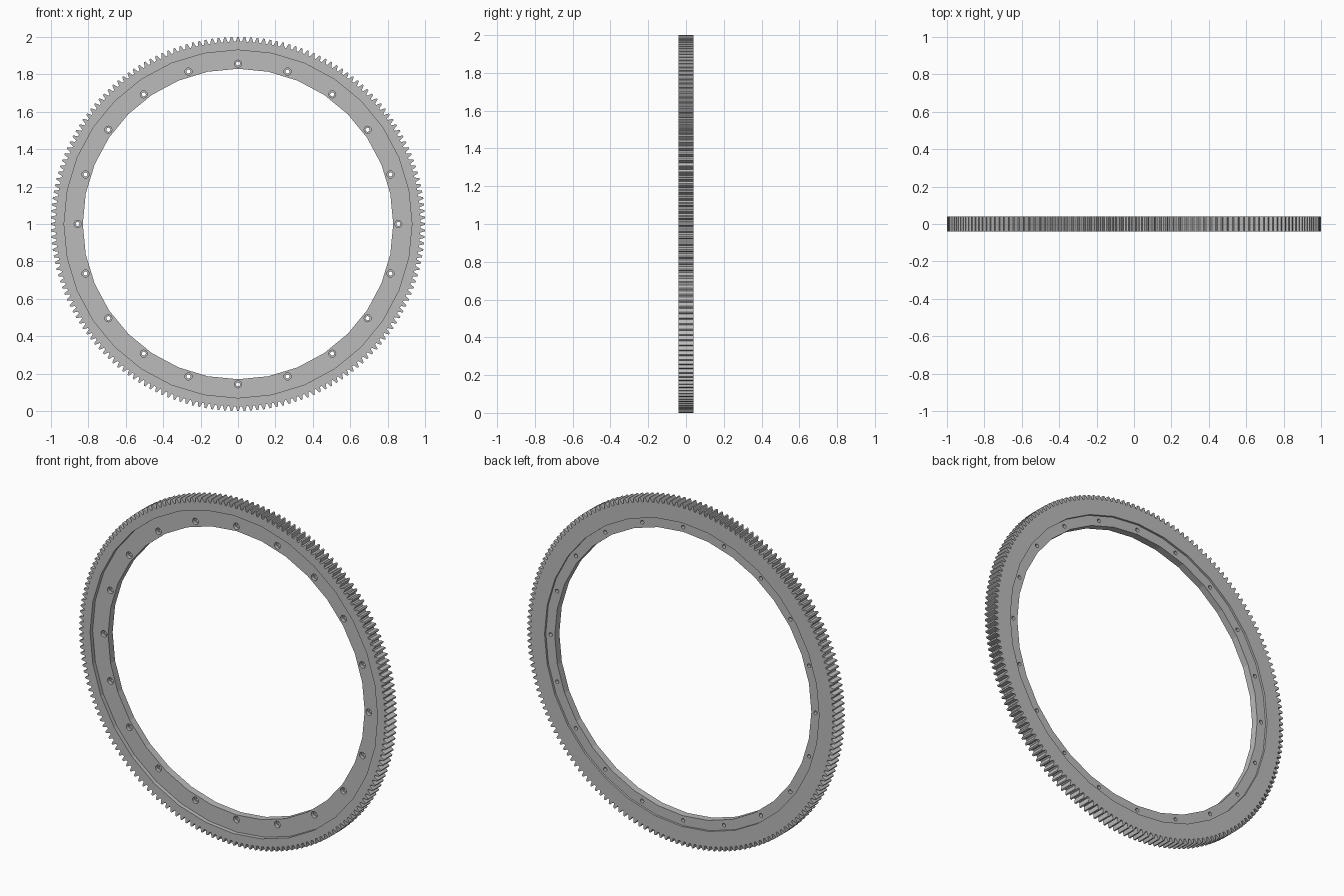
import bpy, bmesh
from math import sin, cos, tau
from mathutils import Vector

if "Cube" in bpy.data.objects:
    bpy.data.objects.remove(bpy.data.objects["Cube"], do_unlink=True)

TEETH, BOLTS, SIDES = 180, 20, 32
FRONT, BACK = -0.039, 0.039
FLANGE_FRONT, FLANGE_BACK = -0.015, 0.027
BOLT_CIRCLE = 0.857

steel = bpy.data.materials.new("steel_grey")
steel.use_nodes = True
steel.diffuse_color = (0.5, 0.5, 0.5, 1)
steel.node_tree.nodes["Principled BSDF"].inputs["Base Color"].default_value = (0.5, 0.5, 0.5, 1)

bm = bmesh.new()


def loop(points, y):
    """Closed ring of edges from (x, z) points at depth y."""
    verts = [bm.verts.new((x, y, z + 1)) for x, z in points]
    edges = [bm.edges.new((verts[i - 1], verts[i])) for i in range(len(verts))]
    return verts, edges


def circle(radius, sides, centre=(0, 0)):
    return [(centre[0] + radius * cos(tau * i / sides),
             centre[1] + radius * sin(tau * i / sides)) for i in range(sides)]


def wall(a, b):
    for i in range(len(a[0])):
        bm.faces.new((a[0][i - 1], a[0][i], b[0][i], b[0][i - 1]))


def cap(*loops):
    """Flat face bounded by an outer loop and any number of holes."""
    bmesh.ops.triangle_fill(bm, edges=[e for l in loops for e in l[1]],
                            use_beauty=True, normal=Vector((0, -1, 0)))


def tube(points, y0, y1):
    a, b = loop(points, y0), loop(points, y1)
    wall(a, b)
    return a, b


# Toothed outline: root, flank, tip, flank, root
tooth = [(-0.36, 0.975), (-0.24, 0.988), (-0.12, 1.0),
         (0.12, 1.0), (0.24, 0.988), (0.36, 0.975)]
outline = [(r * cos(tau * (i + f) / TEETH), r * sin(tau * (i + f) / TEETH))
           for i in range(TEETH) for f, r in tooth]
rim_front, rim_back = tube(outline, FRONT, BACK)

# Recess steps on both sides and the bore
step_front, floor_front = tube(circle(0.93, SIDES), FRONT, FLANGE_FRONT)
floor_back, step_back = tube(circle(0.888, SIDES), FLANGE_BACK, BACK)
bore_front, bore_back = tube(circle(0.83, SIDES), FLANGE_FRONT, FLANGE_BACK)

# Counterbored bolt holes
heads, exits = [], []
for i in range(BOLTS):
    a = tau * i / BOLTS
    centre = (BOLT_CIRCLE * cos(a), BOLT_CIRCLE * sin(a))
    head, seat = tube(circle(0.019, 16, centre), FLANGE_FRONT, 0.005)
    neck, exit_ = tube(circle(0.011, 16, centre), 0.005, FLANGE_BACK)
    wall(seat, neck)
    heads.append(head)
    exits.append(exit_)

# Flat faces
cap(rim_front, step_front)
cap(rim_back, step_back)
cap(floor_front, bore_front, *heads)
cap(floor_back, bore_back, *exits)
bmesh.ops.recalc_face_normals(bm, faces=bm.faces[:])

mesh = bpy.data.meshes.new("ring_gear")
bm.to_mesh(mesh)
bm.free()
mesh.materials.append(steel)
gear = bpy.data.objects.new("ring_gear", mesh)
bpy.context.collection.objects.link(gear)
